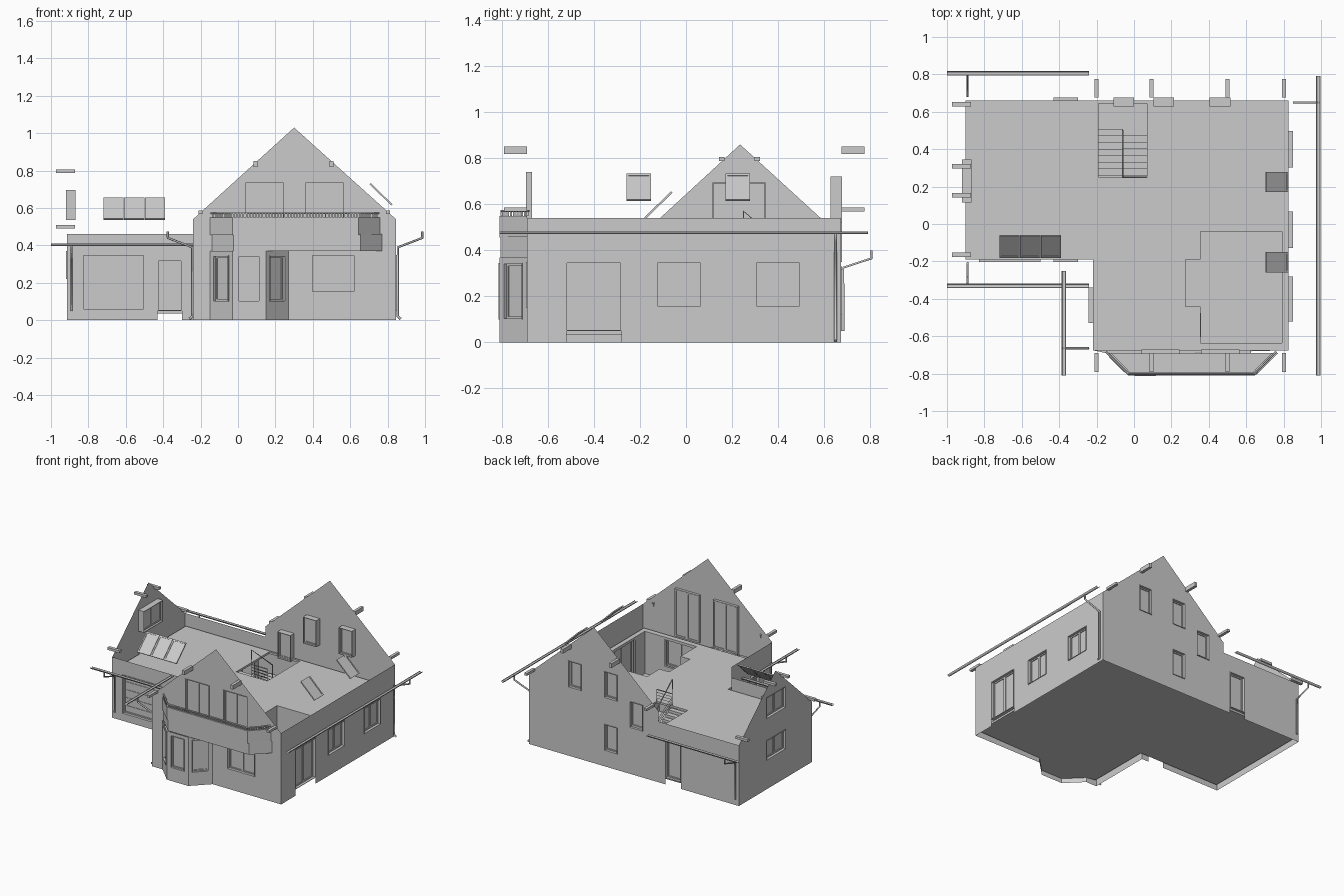
import bpy, bmesh, math
from mathutils import Matrix, Vector

if "Cube" in bpy.data.objects:
    bpy.data.objects.remove(bpy.data.objects["Cube"])

grey = bpy.data.materials.new("plain_grey")
grey.use_nodes = True
grey.diffuse_color = (0.6, 0.6, 0.6, 1)
grey.node_tree.nodes["Principled BSDF"].inputs["Base Color"].default_value = (0.6, 0.6, 0.6, 1)


def finish(bm, name, loc=(0, 0, 0), turn=0.0):
    mesh = bpy.data.meshes.new(name)
    bm.to_mesh(mesh)
    bm.free()
    mesh.materials.append(grey)
    ob = bpy.data.objects.new(name, mesh)
    ob.location = loc
    ob.rotation_euler.z = math.radians(turn)
    bpy.context.collection.objects.link(ob)
    return ob


def box(bm, lo, hi):
    lo, hi = Vector(lo), Vector(hi)
    size = [abs(v) for v in hi - lo]
    bmesh.ops.create_cube(bm, size=1, matrix=Matrix.Translation((lo + hi) / 2) @ Matrix.Diagonal((*size, 1)))


def block(name, lo, hi):
    bm = bmesh.new()
    box(bm, lo, hi)
    return finish(bm, name)


def fill(bm, loops):
    """Fill an outline and its holes; return the faces."""
    edges = []
    for loop in loops:
        vs = [bm.verts.new(p) for p in loop]
        edges += [bm.edges.new((vs[i - 1], vs[i])) for i in range(len(vs))]
    geom = bmesh.ops.triangle_fill(bm, edges=edges, use_beauty=True)["geom"]
    return [f for f in geom if isinstance(f, bmesh.types.BMFace)]


def slab(name, pts, z0, z1, holes=()):
    bm = bmesh.new()
    faces = fill(bm, [[(x, y, z0) for x, y in loop] for loop in (pts, *holes)])
    ext = bmesh.ops.extrude_face_region(bm, geom=faces, use_keep_orig=True)["geom"]
    bmesh.ops.translate(bm, verts=[v for v in ext if isinstance(v, bmesh.types.BMVert)], vec=(0, 0, z1 - z0))
    bmesh.ops.recalc_face_normals(bm, faces=bm.faces)
    return finish(bm, name)


def frame(bm, x0, x1, z0, z1, t, y0, y1):
    for z in (z0, z1 - t):
        box(bm, (x0, y0, z), (x1, y1, z + t))
    for x in (x0, x1 - t):
        box(bm, (x, y0, z0 + t), (x + t, y1, z1 - t))


def window(name, loc, turn, w, h, panes, depth):
    """Deep reveal with a recessed sash; negative depth flips it."""
    bm = bmesh.new()
    s = math.copysign(1, depth)
    frame(bm, -w / 2, w / 2, 0, h, 0.004, -0.004 * s, depth)
    y = depth * 0.35
    box(bm, (-w / 2, y + 0.006 * s, 0), (w / 2, y + 0.009 * s, h))
    step = (w - 0.008) / panes
    for i in range(panes):
        x = -w / 2 + 0.004 + i * step
        frame(bm, x, x + step, 0.004, h - 0.004, 0.009, y, y + 0.014 * s)
    return finish(bm, name, loc, turn)


def wall(name, loc, turn, outline, openings=(), inward=1):
    """Thin wall with openings (kind, centre, sill, width, height, panes, depth)."""
    bm = bmesh.new()
    holes = []
    place = Matrix.Translation((*loc, 0)) @ Matrix.Rotation(math.radians(turn), 4, "Z")
    for kind, u, z, w, h, panes, depth in openings:
        if z != STEP:  # doors use a notch in the outline instead
            a, b = u - w / 2, u + w / 2
            holes.append([(a, 0, z), (b, 0, z), (b, 0, z + h), (a, 0, z + h)])
        window(kind, place @ Vector((u, 0, z)), turn, w, h, panes, depth * inward)
    fill(bm, [[(u, 0, z) for u, z in outline]] + holes)
    return finish(bm, name, (*loc, 0), turn)


def rect(a, b, z0, z1):
    return [(a, z0), (b, z0), (b, z1), (a, z1)]


def wall_strip(name, pts, z0, z1, openings=()):
    """Upright thin walls along a plan path, one list of openings per piece."""
    for i, (a, b) in enumerate(zip(pts, pts[1:])):
        a, b = Vector(a), Vector(b)
        half = (b - a).length / 2
        turn = math.degrees(math.atan2(b.y - a.y, b.x - a.x))
        wall(name, (a + b) / 2, turn, rect(-half, half, z0, z1), openings[i] if openings else ())


def pipe(name, pts, r):
    cu = bpy.data.curves.new(name, "CURVE")
    cu.dimensions = "3D"
    cu.bevel_depth, cu.bevel_resolution, cu.use_fill_caps = r, 1, True
    sp = cu.splines.new("POLY")
    sp.points.add(len(pts) - 1)
    for p, co in zip(sp.points, pts):
        p.co = (*co, 1)
    cu.materials.append(grey)
    bpy.context.collection.objects.link(bpy.data.objects.new(name, cu))


def gutter(name, start, length, turn):
    """Half-round open channel running along local x."""
    bm = bmesh.new()
    ring = [(math.cos(a) * 0.012, math.sin(a) * 0.012) for a in (math.pi * (1 + i / 6) for i in range(7))]
    ring += [(y * 0.8, z * 0.8) for y, z in reversed(ring)]
    ends = [[bm.verts.new((x, y, z)) for y, z in ring] for x in (0, length)]
    for i in range(len(ring)):
        bm.faces.new((ends[0][i - 1], ends[0][i], ends[1][i], ends[1][i - 1]))
    finish(bm, name, start, turn)


# Outer walls with their windows and doors
L, R, F, B, W, G = -0.915, 0.845, -0.69, 0.673, -0.24, -0.20
EAVE, LOW, STEP, FLOOR, D = 0.54, 0.46, 0.05, 0.37, 0.045
gable = [(R, EAVE), (0.3, 1.03), (W, EAVE)]
bay_gap = [(-0.15, 0), (-0.15, FLOOR), (0.27, FLOOR), (0.27, 0)]
front_window = ("front_window", 0.51, 0.15, 0.23, 0.2, 2, D)
wall("front_wall", (0, F), 0, [(W, 0)] + bay_gap + [(R, 0)] + gable, [
    front_window, ("balcony_door", 0.142, 0.38, 0.205, 0.36, 2, 0.02),
    ("balcony_door", 0.462, 0.38, 0.205, 0.36, 2, 0.02)])
back_gap = [(-0.43, 0), (-0.43, 0.33), (-0.3, 0.33), (-0.3, 0)]
wall("back_wall", (0, B), 0, [(L, 0)] + back_gap + [(R, 0)] + gable + [(W, LOW), (L, LOW)],
     [("back_window", x, z, 0.11, 0.2, 1, D) for x, z in ((0.46, 0.52), (0.16, 0.52), (0.16, 0.12), (-0.055, 0.35))]
     + [("back_door", -0.365, STEP, 0.13, 0.28, 1, D)], -1)
terrace_gap = [(-0.52, 0), (-0.52, 0.35), (-0.28, 0.35), (-0.28, 0)]
terrace_door = ("terrace_door", -0.4, STEP, 0.24, 0.3, 2, D)
wall("long_side_wall", (R, 0), 90, [(F, 0)] + terrace_gap + [(B, 0), (B, EAVE), (F, EAVE)],
     [terrace_door] + [("side_window", y, 0.155, 0.195, 0.195, 2, D) for y in (-0.03, 0.4)])
wall("garage_gable_wall", (L, 0), 90, [(G, 0), (B, 0), (B, LOW), (0.235, 0.86), (G, LOW)],
     [("gable_window", 0.23, z, 0.23, h, 2, D) for z, h in ((0.535, 0.16), (0.22, 0.15))], -1)
garage_gap = [(-0.43, 0), (-0.43, 0.32), (-0.3, 0.32), (-0.3, 0)]
wall("garage_front_wall", (0, G), 0, [(L, 0)] + garage_gap + [(W, 0), (W, LOW), (L, LOW)],
     [("garage_side_door", -0.365, STEP, 0.13, 0.27, 1, D), ("garage_door", -0.665, 0.055, 0.33, 0.295, 1, D)])
wall("wing_side_wall", (W, 0), 90, rect(F, G, 0, EAVE), [("wing_window", -0.435, 0.15, 0.19, 0.2, 2, D)], -1)
for i in range(1, 5):
    block("garage_door_rib", (-0.826, G + 0.018, 0.05 + i * 0.06), (-0.504, G + 0.024, 0.054 + i * 0.06))

# Floors, with a stair well and an open room in the upper one
bay = [(-0.15, F), (-0.03, -0.81), (0.15, -0.81), (0.27, F)]
plan = [(-0.9, 0.66), (-0.9, -0.19), (-0.22, -0.19), (-0.22, -0.675)]
slab("ground_floor", plan + bay + [(0.825, -0.675), (0.825, 0.66)], 0.035, STEP)
room = [(0.79, -0.635), (0.79, -0.04), (0.355, -0.04), (0.355, -0.19), (0.275, -0.19),
        (0.275, -0.44), (0.355, -0.44), (0.355, -0.635)]
well = [(-0.19, 0.25), (0.07, 0.25), (0.07, 0.645), (-0.19, 0.645)]
slab("upper_floor", plan + [(0.825, -0.675), (0.825, 0.66)], FLOOR - 0.015, FLOOR, [room, well])
wall_strip("inner_room_wall", room[1:], STEP, FLOOR)
window("inner_room_door", (0.355, -0.54, STEP), 90, 0.13, 0.29, 1, 0.02)
door_gap = [(-0.52, STEP), (-0.52, 0.35), (-0.28, 0.35), (-0.28, STEP)]
wall("room_side_lining", (0.79, 0), 90, [(-0.635, STEP)] + door_gap + [(-0.04, STEP), (-0.04, FLOOR), (-0.635, FLOOR)])
bm = bmesh.new()
fill(bm, [[(u, 0, z) for u, z in r] for r in (rect(0.355, 0.79, STEP, FLOOR), rect(0.395, 0.625, 0.15, 0.35))])
finish(bm, "room_front_lining", (0, -0.635, 0))

# Bay with a balcony above it
wall_strip("bay_wall", bay, 0, FLOOR, [[("bay_window", 0, 0.1, 0.115, 0.245, 1, 0.03)]] * 3)
base = [(-0.14, F), (-0.025, -0.805), (0.655, -0.805), (0.77, F)]
slab("balcony_floor", base, FLOOR, FLOOR + 0.015)
wall_strip("balcony_fascia", base, FLOOR, 0.46)
rim = [(-0.15, F), (-0.03, -0.81), (0.645, -0.81), (0.76, F)]
inner = [(0.735, F), (0.635, -0.793), (-0.02, -0.793), (-0.12, F)]
slab("balcony_parapet", rim + inner, 0.455, 0.55)
bm = bmesh.new()
for a, b in zip(rim, rim[1:]):
    a, b = Vector(a), Vector(b)
    n = round((b - a).length / 0.017)
    for i in range(n):
        x, y = a.lerp(b, (i + 0.5) / n) + Vector((0, 0.008))
        box(bm, (x - 0.004, y - 0.004, 0.55), (x + 0.004, y + 0.004, 0.572))
finish(bm, "balcony_balusters")
pipe("balcony_handrail", [(x, y + 0.008, 0.572) for x, y in rim], 0.005)


# Tilted roof windows
def roof_window(loc, turn):
    bm = bmesh.new()
    box(bm, (-0.054, -0.002, 0), (0.054, 0.002, 0.162))
    frame(bm, -0.054, 0.054, 0, 0.162, 0.01, -0.005, 0.004)
    ob = finish(bm, "roof_window", loc)
    ob.rotation_euler = (Matrix.Rotation(math.radians(turn), 4, "Z") @ Matrix.Rotation(math.radians(-46), 4, "X")).to_euler()


for i in range(3):
    roof_window((-0.666 + i * 0.111, -0.178, 0.54), 0)
for y in (-0.205, 0.225):
    roof_window((0.822, y, 0.617), 90)

# Roof beam ends
for x, z in ((-0.2, 0.578), (0.093, 0.835), (0.5, 0.835), (0.803, 0.578)):
    h = 0.016 if z > 0.7 else 0.009
    for y in (-0.79, 0.675):
        block("beam_end", (x - 0.011, y, z - h), (x + 0.011, y + 0.1, z + h))
for y, z in ((-0.165, 0.5), (0.155, 0.797), (0.31, 0.797), (0.64, 0.5)):
    block("garage_beam_end", (-0.972, y - 0.012, z - 0.009), (-0.872, y + 0.012, z + 0.009))

# Gutters and downpipes
gutter("long_gutter", (0.985, -0.81, 0.483), 1.6, 90)
gutter("wing_gutter", (-0.375, -0.81, 0.483), 0.56, 90)
for s, x, y in ((1, 0.985, 0.65), (-1, -0.375, -0.665)):
    wx = x - s * 0.13
    pipe("downpipe", [(x, y, 0.475), (x, y, 0.44), (wx, y, 0.39), (wx, y, 0.02), (wx + s * 0.015, y, 0.007)], 0.007)
for s, y in ((1, 0.805), (-1, -0.33)):
    gutter("garage_gutter", (-1, y, 0.41), 0.76, 0)
    wy = y - s * 0.122
    pipe("garage_downpipe", [(-0.89, y, 0.4), (-0.89, y, 0.365), (-0.89, wy, 0.325), (-0.89, wy, 0.05)], 0.006)

# Two-flight stairs with a landing and a railing
bm = bmesh.new()
for i in range(7):
    y, z = 0.26 + i * 0.035, 0.022 * (i + 1)
    box(bm, (-0.06, y, STEP + z - 0.02), (0.07, y + 0.037, STEP + z))
    box(bm, (-0.19, y, FLOOR - z - 0.01), (-0.06, y + 0.037, FLOOR - z + 0.01))
box(bm, (-0.19, 0.505, 0.19), (0.07, 0.645, 0.21))
finish(bm, "stairs")
pipe("stair_handrail", [(0.07, 0.25, 0.46), (-0.06, 0.25, 0.46), (-0.06, 0.25, 0.57), (-0.06, 0.5, 0.36)], 0.004)
for k in (1, 2, 3):
    z = 0.46 - k * 0.022
    pipe("stair_lower_rail", [(0.07, 0.25, z), (-0.06, 0.25, z), (-0.06, 0.5, z - 0.15)], 0.002)
for x, y, z0, z1 in ((-0.06, 0.25, FLOOR, 0.57), (0.07, 0.25, FLOOR, 0.46), (-0.06, 0.5, 0.21, 0.36)):
    pipe("stair_post", [(x, y, z0), (x, y, z1)], 0.003)
